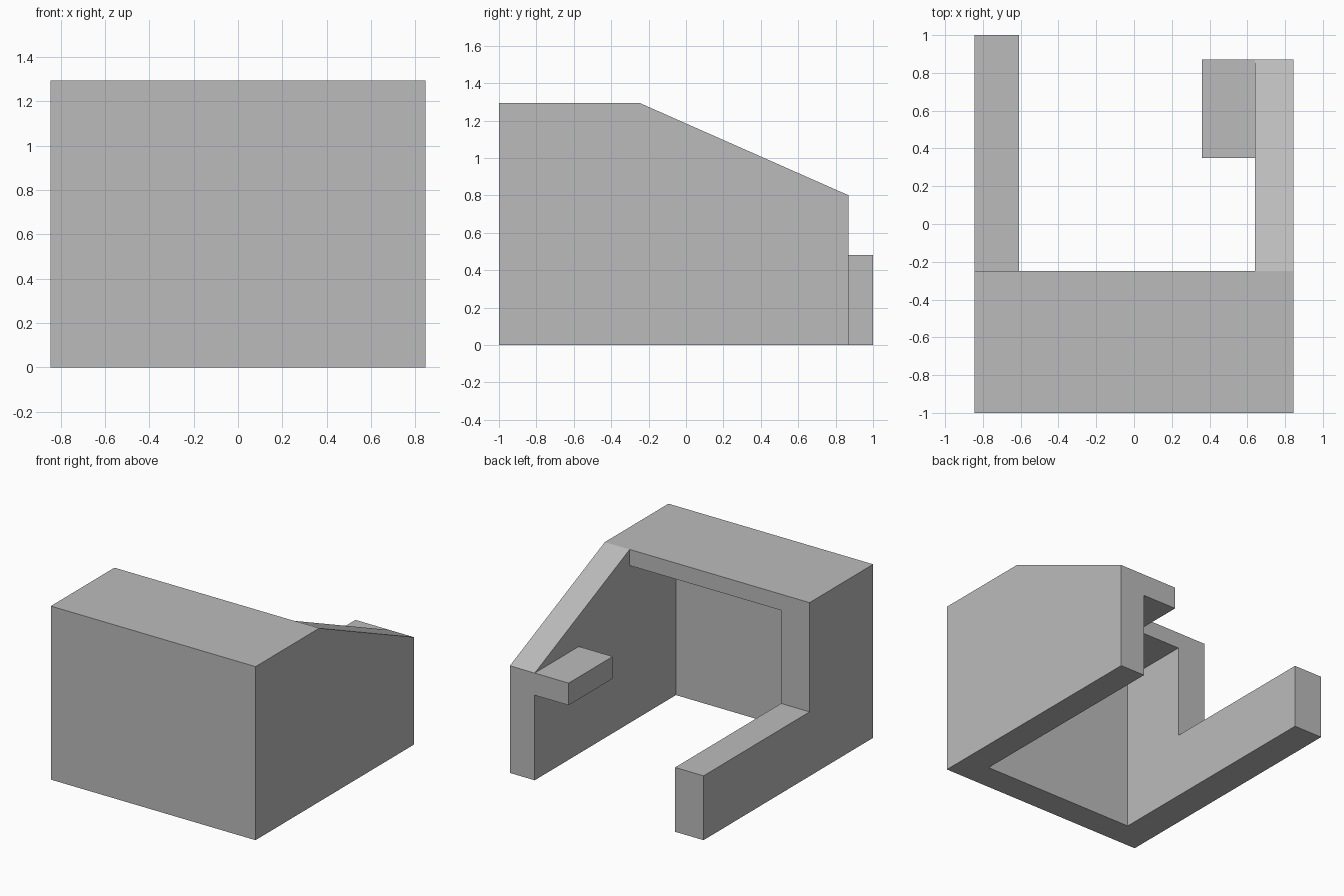
import bpy
import bmesh
import math

cube = bpy.data.objects.get("Cube")
if cube:
    bpy.data.objects.remove(cube, do_unlink=True)

# Overall sizes
HALF_W = 0.845
LEFT_IN, RIGHT_IN = 0.64, -0.61
FRONT, FRONT_IN, ROOF_BACK = -1.0, -0.795, -0.25
TOP, ROOF_UNDER = 1.295, 1.175
LEFT_BACK, SHOULDER = 0.87, 0.80

grey = bpy.data.materials.new("plain grey")
grey.use_nodes = True
colour = (0.5, 0.5, 0.5, 1.0)
grey.diffuse_color = colour
grey.node_tree.nodes["Principled BSDF"].inputs["Base Color"].default_value = colour


def prism(name, profile, x0, x1):
    """Extrude a (y, z) side profile from x0 to x1."""
    bm = bmesh.new()
    face = bm.faces.new([bm.verts.new((x0, y, z)) for y, z in profile])
    grown = bmesh.ops.extrude_face_region(bm, geom=[face])["geom"]
    verts = [v for v in grown if isinstance(v, bmesh.types.BMVert)]
    bmesh.ops.translate(bm, verts=verts, vec=(x1 - x0, 0, 0))
    bmesh.ops.recalc_face_normals(bm, faces=bm.faces)
    mesh = bpy.data.meshes.new(name)
    bm.to_mesh(mesh)
    bm.free()
    mesh.materials.append(grey)
    obj = bpy.data.objects.new(name, mesh)
    bpy.context.collection.objects.link(obj)
    return obj


def box(name, x0, x1, y0, y1, z0, z1):
    return prism(name, [(y0, z0), (y1, z0), (y1, z1), (y0, z1)], x0, x1)


# Tall left wall with the sloping top edge
shell = prism("open_backed_shell", [
    (FRONT, 0), (LEFT_BACK, 0), (LEFT_BACK, SHOULDER),
    (ROOF_BACK, TOP), (FRONT, TOP)], LEFT_IN, HALF_W)

parts = [
    # Front wall and roof
    box("front_wall", -HALF_W, HALF_W, FRONT, FRONT_IN, 0, TOP),
    box("roof", -HALF_W, HALF_W, FRONT, ROOF_BACK, ROOF_UNDER, TOP),
    # Right wall, stepping down to a long low rail
    prism("right_wall", [
        (FRONT, 0), (1.0, 0), (1.0, 0.48), (ROOF_BACK, 0.48),
        (ROOF_BACK, TOP), (FRONT, TOP)], -HALF_W, RIGHT_IN),
    # Short arm pointing inwards from the left wall
    box("inner_arm", 0.36, 0.74, 0.35, LEFT_BACK, 0.635, SHOULDER),
]

# Fuse the parts into one solid
bpy.context.view_layer.objects.active = shell
for part in parts:
    union = shell.modifiers.new("fuse", "BOOLEAN")
    union.operation = "UNION"
    union.solver = "EXACT"
    union.object = part
    bpy.ops.object.modifier_apply(modifier=union.name)
    bpy.data.objects.remove(part, do_unlink=True)

# Clean away seams on flat faces
bm = bmesh.new()
bm.from_mesh(shell.data)
bmesh.ops.remove_doubles(bm, verts=bm.verts, dist=0.0001)
bmesh.ops.dissolve_limit(bm, angle_limit=math.radians(1),
                         verts=bm.verts, edges=bm.edges)
for face in bm.faces:
    face.material_index = 0
    face.smooth = False
bm.to_mesh(shell.data)
bm.free()
